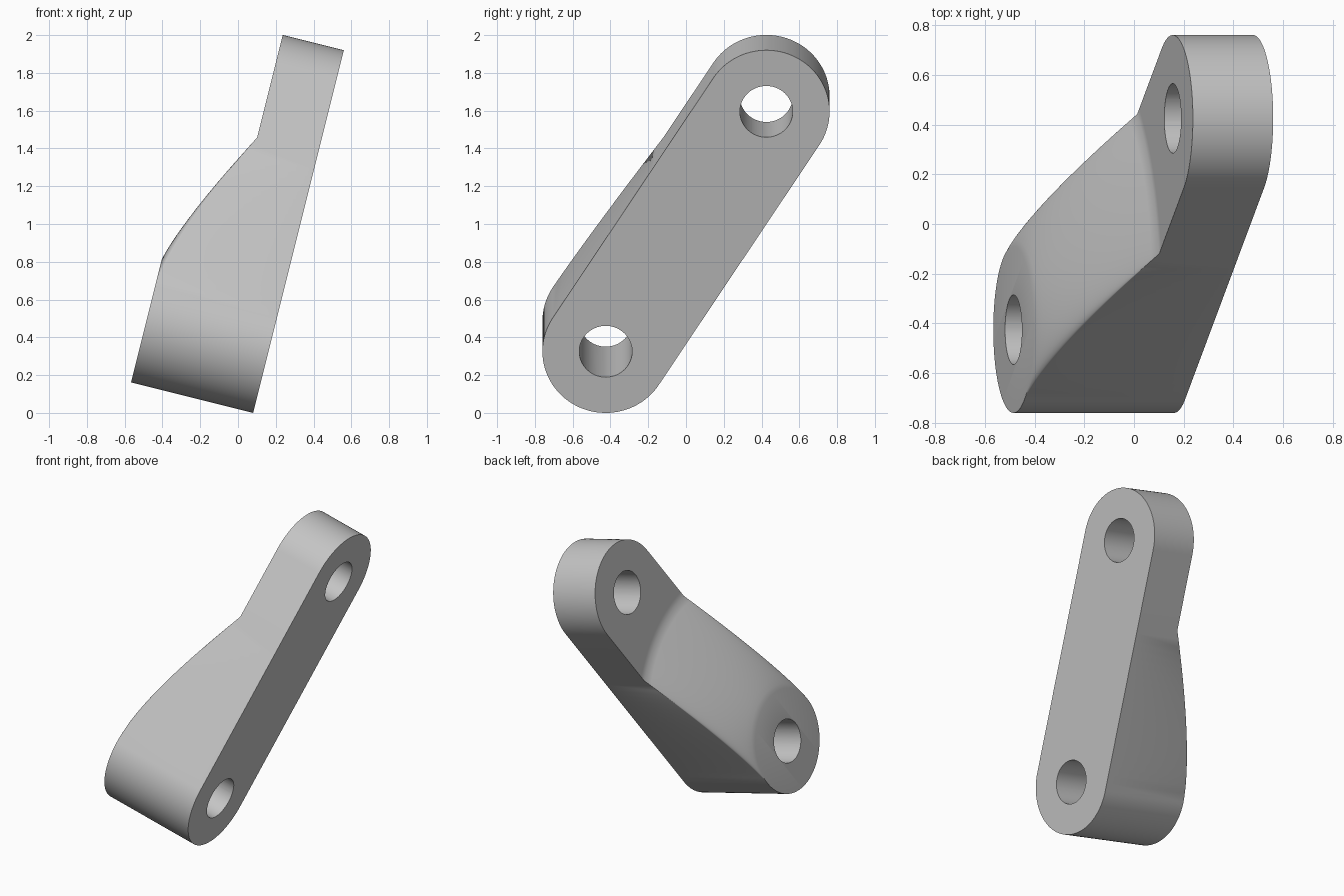
import bpy, bmesh, math
from mathutils import Matrix, Vector

if "Cube" in bpy.data.objects:
    bpy.data.objects.remove(bpy.data.objects["Cube"], do_unlink=True)

R, HOLE, THICK, THIN = 0.335, 0.14, 0.666, 0.333
LENGTH, SLOPE_END = 1.561, 1.076
COLS, ROWS = 64, 20

# Link frame: long axis, cross axis and thickness axis of the tilted bar
up = Vector((0.48, 0, 1.92)).normalized()
side = Vector((0, 1, 0))
thick_axis = side.cross(up) * -1
long_axis = (side * 0.85 + up * 1.309).normalized()
cross_axis = thick_axis.cross(long_axis)
origin = Vector((0.08, 0, 0)) + up * 0.335 - side * 0.425
frame = Matrix((long_axis, cross_axis, thick_axis)).transposed().to_4x4()
frame.translation = origin


def make_object(name, bm):
    bmesh.ops.recalc_face_normals(bm, faces=bm.faces)
    bm.transform(frame)
    mesh = bpy.data.meshes.new(name)
    bm.to_mesh(mesh)
    bm.free()
    obj = bpy.data.objects.new(name, mesh)
    bpy.context.collection.objects.link(obj)
    return obj


# Rounded bar: thick flat boss, curved slope, thin flat boss
bm = bmesh.new()
columns = []
for i in range(COLS + 1):
    a = math.pi * i / COLS
    v, arc = R * math.cos(a), R * math.sin(a)
    mid = math.sin(a) ** 2
    end = SLOPE_END + 0.06 * mid
    power = 1.4 - 0.25 * mid
    col = [bm.verts.new((-arc, v, THICK))]
    for j in range(ROWS + 1):
        t = j / ROWS
        w = THICK - (THICK - THIN) * t ** power
        col.append(bm.verts.new((arc + (end - arc) * t, v, w)))
    col.append(bm.verts.new((end + 0.04, v, THIN)))
    col.append(bm.verts.new((LENGTH + arc, v, THIN)))
    columns.append(col)
for a, b in zip(columns, columns[1:]):
    for j in range(len(a) - 1):
        bm.faces.new((a[j], a[j + 1], b[j + 1], b[j]))
bmesh.ops.remove_doubles(bm, verts=bm.verts, dist=1e-5)

# Close the solid down to the flat underside
result = bmesh.ops.extrude_face_region(bm, geom=bm.faces[:], use_keep_orig=True)
for item in result["geom"]:
    if isinstance(item, bmesh.types.BMVert):
        item.co.z = 0
bar = make_object("link_arm", bm)

# Pin holes through both ends
bm = bmesh.new()
for s in (0, LENGTH):
    bmesh.ops.create_cone(bm, cap_ends=True, segments=64, radius1=HOLE, radius2=HOLE,
                          depth=2, matrix=Matrix.Translation((s, 0, 0.3)))
cutter = make_object("hole_cutter", bm)
cutter.hide_render = True
mod = bar.modifiers.new("pin_holes", "BOOLEAN")
mod.operation = "DIFFERENCE"
mod.solver = "EXACT"
mod.object = cutter
bpy.ops.object.select_all(action="DESELECT")
bpy.context.view_layer.objects.active = bar
bar.select_set(True)
bpy.ops.object.modifier_apply(modifier=mod.name)
bpy.data.objects.remove(cutter, do_unlink=True)

# Plain grey finish
grey = bpy.data.materials.new("light_grey")
grey.use_nodes = True
color = (0.55, 0.55, 0.55, 1)
grey.diffuse_color = color
grey.node_tree.nodes["Principled BSDF"].inputs["Base Color"].default_value = color
bar.data.materials.clear()
bar.data.materials.append(grey)
bpy.ops.object.shade_smooth_by_angle(angle=math.radians(28))
